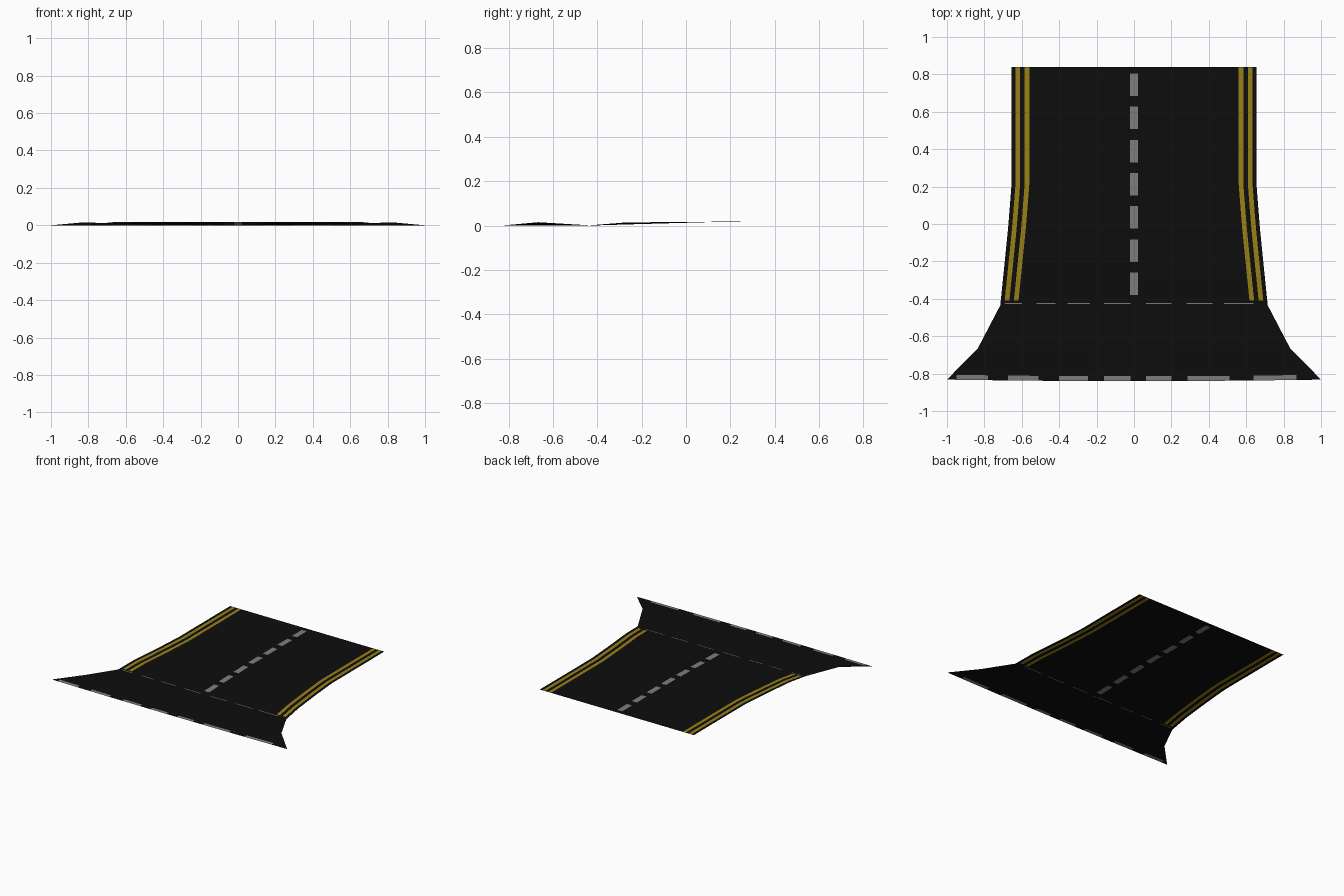
import bpy

if "Cube" in bpy.data.objects:
    bpy.data.objects.remove(bpy.data.objects["Cube"])

def material(name, rgb):
    m = bpy.data.materials.new(name)
    m.diffuse_color = (*rgb, 1)
    m.use_nodes = True
    m.node_tree.nodes["Principled BSDF"].inputs["Base Color"].default_value = m.diffuse_color
    return m

MATS = [material("asphalt black", (0.004, 0.004, 0.004)),
        material("line yellow", (0.32, 0.22, 0.008)),
        material("dash grey", (0.21, 0.21, 0.21))]

def lerp(points, y):
    for (y0, a), (y1, b) in zip(points, points[1:]):
        if y <= y1:
            return a + (b - a) * max(0, (y - y0) / (y1 - y0))
    return points[-1][1]

# Plan outline and height profiles, all as functions of y
EDGE = [(-0.832, 1.0), (-0.665, 0.835), (-0.435, 0.715), (-0.2, 0.691),
        (0.0, 0.671), (0.21, 0.655), (0.84, 0.655)]
CROWN = [(-0.43, 0.0), (0.16, 0.017), (0.84, 0.018)]
RIM = [(-0.832, 0.0), (-0.665, 0.015), (-0.435, 0.001), (-0.27, 0.014),
       (0.16, 0.0175), (0.84, 0.018)]

def width(y):
    return lerp(EDGE, y)

def sheet(name, rows, columns, rule):
    """Flat sheet on a grid; columns(w) lists x positions, rule(x, y) picks the colour."""
    verts, faces, ids = [], [], []
    for y in rows:
        w = width(y)
        for x in columns(w):
            u = abs(x) / w
            bow = 0.008 * (1 - u * u) if y < -0.8 else 0
            z = lerp(CROWN, y) * (1 - u) + lerp(RIM, y) * u
            verts.append((x, y - bow, z))
    n = len(columns(1.0))
    for i in range(len(rows) - 1):
        for j in range(n - 1):
            a = i * n + j
            faces.append((a, a + 1, a + n + 1, a + n))
            y = (rows[i] + rows[i + 1]) / 2
            c = columns(width(y))
            ids.append(rule(j, (c[j] + c[j + 1]) / 2, y))
    me = bpy.data.meshes.new(name)
    me.from_pydata(verts, [], faces)
    for m in MATS:
        me.materials.append(m)
    me.polygons.foreach_set("material_index", ids)
    me.update()
    ob = bpy.data.objects.new(name, me)
    bpy.context.collection.objects.link(ob)

# Main road: double yellow lines beside each edge, dashed centre line
DASHES = [(0.685 - 0.1775 * k, 0.805 - 0.1775 * k) for k in range(7)]
rows = sorted({-0.422, -0.41, -0.33, -0.27, -0.1, 0.1, 0.16, 0.21, 0.84}
              | {y for d in DASHES for y in d})

def road_columns(w):
    half = [0.021, w - 0.095, w - 0.07, w - 0.046, w - 0.021, w]
    return [-x for x in reversed(half)] + half

def road_rule(j, x, y):
    if j in (1, 3, 7, 9) and y > -0.41:
        return 1
    if j == 5 and any(a < y < b for a, b in DASHES):
        return 2
    return 0

sheet("road", rows, road_columns, road_rule)

# Junction apron: plain flare between two dashed stop lines
sheet("junction_apron", [-0.806, -0.74, -0.665, -0.55, -0.435, -0.428],
      lambda w: [w * k / 8 for k in range(-8, 9)], lambda j, x, y: 0)

def dashed_line(name, y0, y1, dashes):
    xs = [x for d in dashes for x in d]
    sheet(name, [y0, y1], lambda w: [-w] + xs + [w],
          lambda j, x, y: 2 if j % 2 else 0)

dashed_line("give_way_line", -0.832, -0.806,
            [(-0.95, -0.78), (-0.675, -0.51), (-0.4, -0.245), (-0.16, -0.02),
             (0.065, 0.2), (0.285, 0.51), (0.64, 0.87)])
dashed_line("inner_stop_line", -0.428, -0.422,
            [(-0.69, -0.6), (-0.52, -0.42), (-0.355, -0.235), (-0.16, -0.02),
             (0.065, 0.2), (0.28, 0.42), (0.48, 0.64)])
